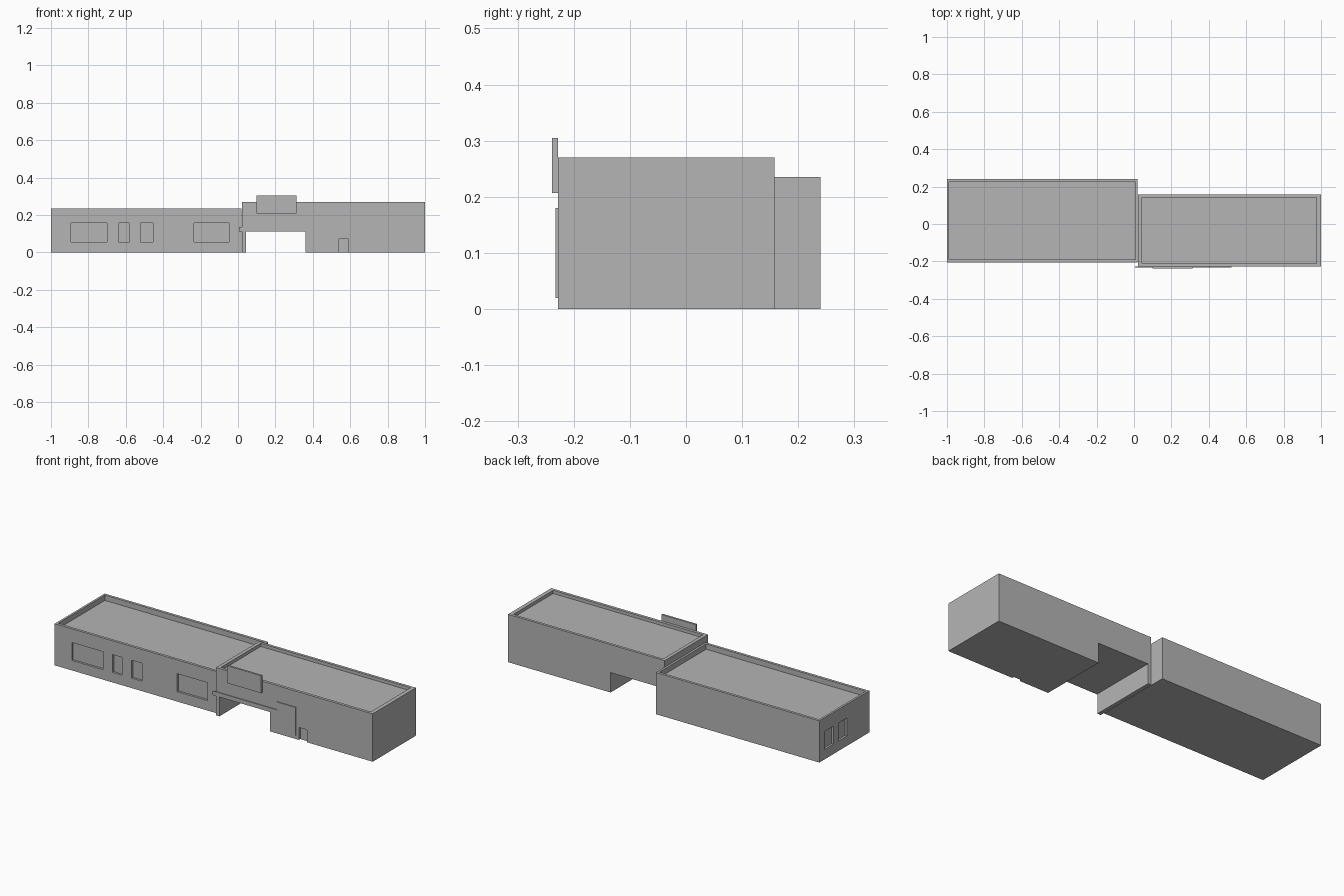
import bpy
import bmesh
from mathutils import Matrix, Vector

if "Cube" in bpy.data.objects:
    bpy.data.objects.remove(bpy.data.objects["Cube"])

grey = bpy.data.materials.new("plain_grey")
grey.use_nodes = True
grey.diffuse_color = (0.46, 0.46, 0.46, 1)
grey.node_tree.nodes["Principled BSDF"].inputs["Base Color"].default_value = (0.46, 0.46, 0.46, 1)


def boxes(name, *extents):
    """One object made of boxes, each given as (x0, x1, y0, y1, z0, z1)."""
    bm = bmesh.new()
    for x0, x1, y0, y1, z0, z1 in extents:
        centre = Vector((x0 + x1, y0 + y1, z0 + z1)) / 2
        size = Vector((x1 - x0, y1 - y0, z1 - z0))
        bmesh.ops.create_cube(bm, matrix=Matrix.Translation(centre) @ Matrix.Diagonal(size.to_4d()))
    mesh = bpy.data.meshes.new(name)
    bm.to_mesh(mesh)
    bm.free()
    mesh.materials.append(grey)
    obj = bpy.data.objects.new(name, mesh)
    bpy.context.collection.objects.link(obj)
    return obj


def carve(obj, *extents):
    """Cut boxes out of an object and drop the cutter."""
    cutter = boxes("cutter", *extents)
    cutter.hide_render = True
    mod = obj.modifiers.new("carve", "BOOLEAN")
    mod.operation = "DIFFERENCE"
    mod.solver = "EXACT"
    mod.object = cutter
    bpy.context.view_layer.objects.active = obj
    bpy.ops.object.modifier_apply(modifier=mod.name)
    bpy.data.objects.remove(cutter)


REVEAL = 0.012
SILL, HEAD = 0.056, 0.157

# Low wing: sunken roof behind a parapet, shallow window recesses
low_front = -0.205
low_wing = boxes("low_wing", (-1, 0.02, low_front, 0.24, 0, 0.235))
front_windows = [(-0.893, -0.70), (-0.64, -0.58), (-0.52, -0.455), (-0.236, -0.047)]
end_windows = [(0.115, 0.195), (-0.007, 0.07)]
carve(low_wing,
      (-0.988, 0.008, low_front + 0.015, 0.225, 0.205, 0.3),
      *[(a, b, low_front - 0.1, low_front + REVEAL, SILL, HEAD) for a, b in front_windows],
      *[(-1.1, -1 + REVEAL, a, b, SILL, HEAD) for a, b in end_windows])

# Tall wing: sunken roof, drive-through passage and a small door recess
tall_front = -0.228
tall_wing = boxes("tall_wing", (0.022, 1, tall_front, 0.158, 0, 0.27))
carve(tall_wing,
      (0.042, 0.977, tall_front + 0.016, 0.143, 0.252, 0.4),
      (0.043, 0.36, -0.4, 0.4, -0.1, 0.112),
      (0.54, 0.59, -0.4, tall_front + REVEAL, -0.1, 0.07))

# Raised trim over the passage, wall panel beside it, and blank sign board
boxes("passage_trim", (0.005, 0.405, tall_front - 0.005, tall_front, 0.112, 0.135))
boxes("wall_panel", (0.405, 0.522, tall_front - 0.005, tall_front, 0.02, 0.18))
boxes("sign_board", (0.098, 0.312, tall_front - 0.011, tall_front, 0.207, 0.305))
